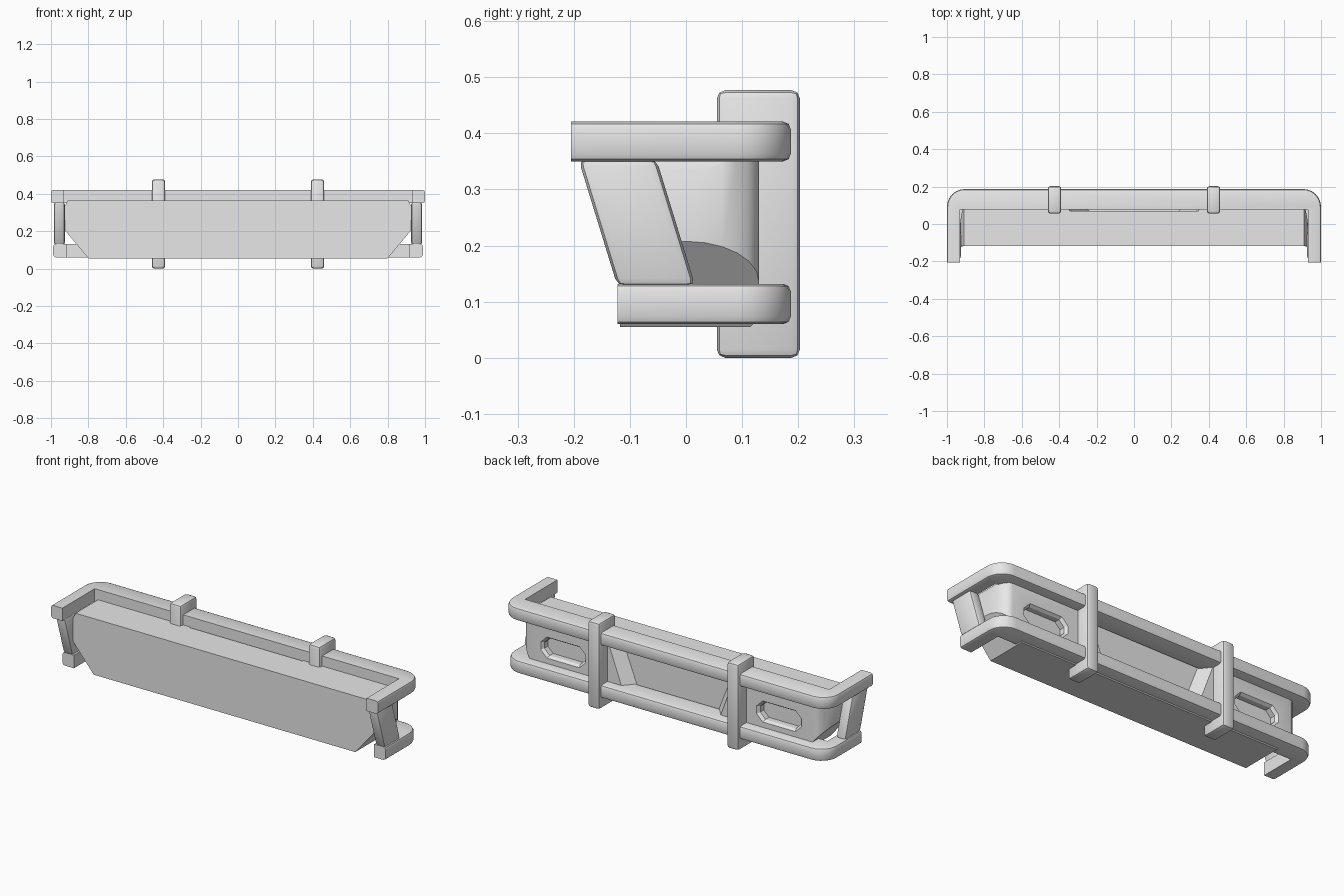
import bpy, bmesh, math
from mathutils import Vector

cube = bpy.data.objects.get("Cube")
if cube:
    bpy.data.objects.remove(cube)

grey = bpy.data.materials.new("plain grey")
grey.use_nodes = True
grey.diffuse_color = (0.8, 0.8, 0.8, 1)
grey.node_tree.nodes["Principled BSDF"].inputs["Base Color"].default_value = (0.8, 0.8, 0.8, 1)


def loft(name, rings, bevel=0, pick=lambda e: True, cuts=()):
    """Skin a list of point rings, cap it, then slice off corners and bevel."""
    bm = bmesh.new()
    loops = [[bm.verts.new(p) for p in ring] for ring in rings]
    n = len(loops[0])
    for a, b in zip(loops, loops[1:]):
        for i in range(n):
            bm.faces.new((a[i], a[(i + 1) % n], b[(i + 1) % n], b[i]))
    bm.faces.new(loops[0])
    bm.faces.new(loops[-1])
    for point, normal in cuts:
        geom = bm.verts[:] + bm.edges[:] + bm.faces[:]
        bmesh.ops.bisect_plane(bm, geom=geom, plane_co=point, plane_no=normal, clear_outer=True)
        bmesh.ops.holes_fill(bm, edges=[e for e in bm.edges if e.is_boundary])
    bmesh.ops.recalc_face_normals(bm, faces=bm.faces[:])
    if bevel:
        bmesh.ops.bevel(bm, geom=[e for e in bm.edges if pick(e)], offset=bevel,
                        segments=2, profile=0.5, affect='EDGES', clamp_overlap=True)
        bmesh.ops.recalc_face_normals(bm, faces=bm.faces[:])
    mesh = bpy.data.meshes.new(name)
    bm.to_mesh(mesh)
    bm.free()
    mesh.materials.append(grey)
    obj = bpy.data.objects.new(name, mesh)
    bpy.context.collection.objects.link(obj)
    return obj


def smooth(obj, angle=35):
    bpy.ops.object.select_all(action='DESELECT')
    obj.select_set(True)
    bpy.context.view_layer.objects.active = obj
    bpy.ops.object.shade_smooth_by_angle(angle=math.radians(angle))


def corner(cx, cy, rx, ry, steps=6):
    """Quarter ellipse running from the side round to the rear."""
    angles = [math.pi / 2 * i / steps for i in range(steps + 1)]
    return [(cx + rx * math.cos(a), cy + ry * math.sin(a)) for a in angles]


def mirrored(half):
    return half + [(-x, y) for x, y in reversed(half)]


def rail(name, half_width, front, z0, z1):
    """U-shaped rail with rounded outer corners and flat arm ends."""
    rear, inner, arm = 0.187, 0.077, half_width - 0.07
    outer = mirrored([(half_width, front)] + corner(half_width - 0.095, rear - 0.095, 0.095, 0.095))
    plan = outer + [(-arm, front), (-arm, inner), (arm, inner), (arm, front)]

    def outer_edge(e):
        a, b = (v.co for v in e.verts)
        on_outside = all(abs(p.x) > arm + 0.01 or p.y > inner + 0.01 for p in (a, b))
        return abs(a.z - b.z) < 1e-5 and on_outside

    smooth(loft(name, [[(x, y, z) for x, y in plan] for z in (z0, z1)], 0.014, outer_edge))


rail("upper_rail", 1.0, -0.205, 0.35, 0.421)
rail("lower_rail", 0.988, -0.122, 0.06, 0.132)

# Main body with chamfered lower ends and rounded rear corners
plan = mirrored([(0.928, -0.118)] + corner(0.868, 0.0, 0.06, 0.13))
cuts = [((0, 0.115, 0.055), (0, 1, -1))]
for s in (1, -1):
    cuts += [((s * 0.80, 0, 0.055), (s * 0.155, 0, -0.13)),
             ((s * 0.928, 0, 0.33), (s * 0.035, 0, 0.018))]
body = loft("body", [[(x, y, z) for x, y in plan] for z in (0.055, 0.365)], cuts=cuts)

# Flared centre recess in the rear face
def trapezoid(y, top, bottom):
    return [(-bottom, y, 0.10), (bottom, y, 0.10), (top, y, 0.37), (-top, y, 0.37)]

cutters = [loft("recess_cutter", [trapezoid(0.14, 0.40, 0.30), trapezoid(0.07, 0.345, 0.24)])]


# Lamp pockets with clipped corners and a sloped rim
def octagon(cx, y, hw, hh, c):
    q = [(hw, hh - c), (hw - c, hh), (c - hw, hh), (-hw, hh - c)]
    return [(cx + x, y, 0.22 + z) for x, z in q + [(-x, -z) for x, z in q]]

for s in (1, -1):
    cutters.append(loft("pocket_cutter", [
        octagon(s * 0.66, 0.14, 0.145, 0.065, 0.04),
        octagon(s * 0.66, 0.115, 0.125, 0.048, 0.032),
        octagon(s * 0.66, 0.085, 0.125, 0.048, 0.032)]))

for cutter in cutters:
    cutter.hide_render = True
    mod = body.modifiers.new("cut", 'BOOLEAN')
    mod.operation = 'DIFFERENCE'
    mod.solver = 'EXACT'
    mod.object = cutter
bpy.context.view_layer.update()
carved = bpy.data.meshes.new_from_object(body.evaluated_get(bpy.context.evaluated_depsgraph_get()))
body.modifiers.clear()
body.data = carved
for cutter in cutters:
    bpy.data.objects.remove(cutter)
smooth(body, 30)

# Slanted end struts and vertical rear posts
strut = [(-0.192, 0.355), (-0.053, 0.355), (0.017, 0.127), (-0.122, 0.127)]
post = [(0.055, 0), (0.203, 0), (0.203, 0.477), (0.055, 0.477)]
for side, s in (("left", 1), ("right", -1)):
    for part, profile, x0, x1 in (("strut", strut, 0.925, 0.985), ("post", post, 0.389, 0.461)):
        smooth(loft(side + "_" + part, [[(s * x, y, z) for y, z in profile] for x in (x0, x1)], 0.015))
